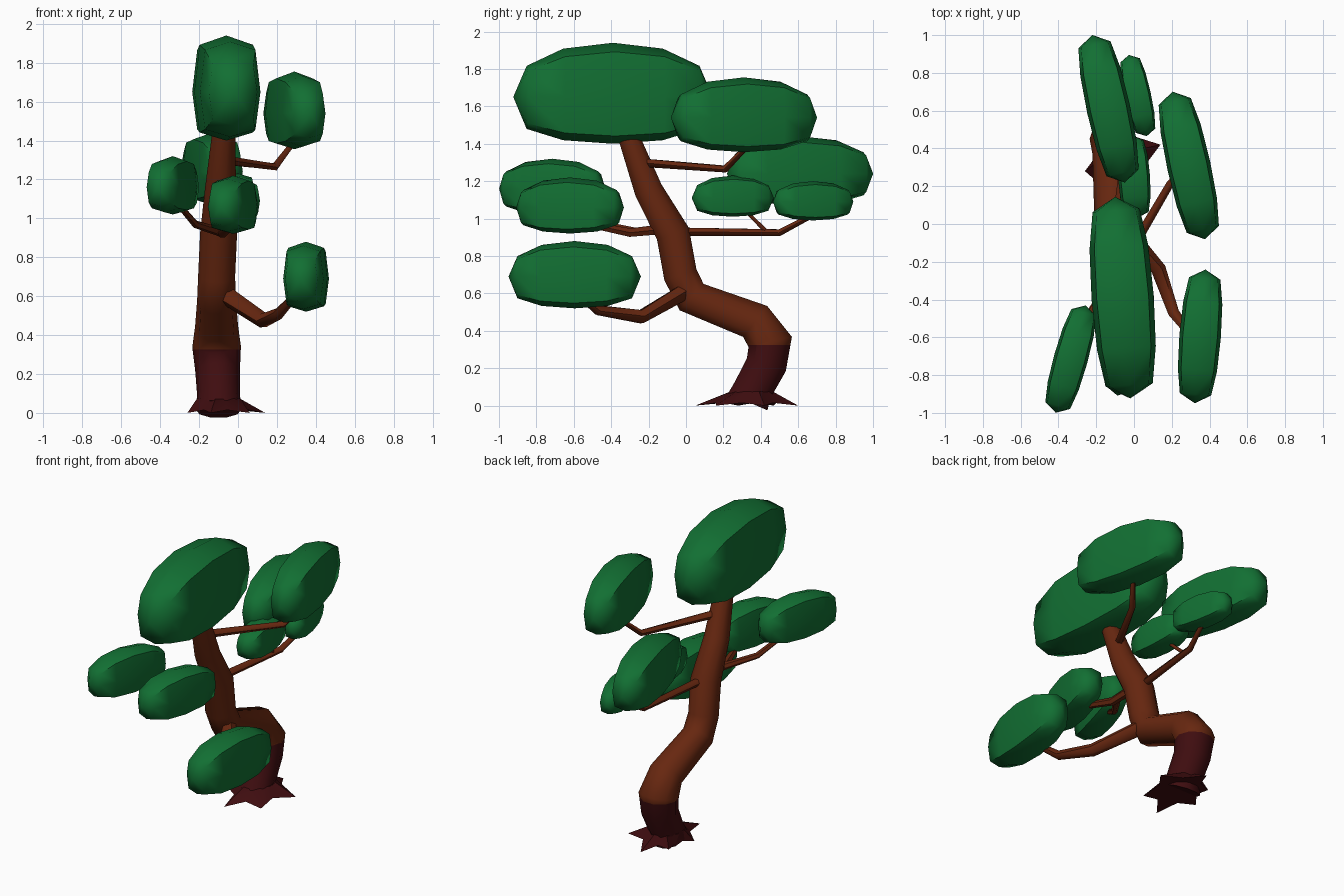
import bpy, bmesh, math
from mathutils import Vector, Matrix

if "Cube" in bpy.data.objects:
    bpy.data.objects.remove(bpy.data.objects["Cube"])


def material(name, rgb):
    m = bpy.data.materials.new(name)
    m.use_nodes = True
    m.diffuse_color = (*rgb, 1)
    m.node_tree.nodes["Principled BSDF"].inputs["Base Color"].default_value = (*rgb, 1)
    return m


LEAF = material("leaf green", (0.006, 0.16, 0.033))
BARK = material("brown bark", (0.135, 0.02, 0.005))
DARK = material("dark root bark", (0.05, 0.004, 0.005))


def finish(name, bm, mats, angle):
    bmesh.ops.recalc_face_normals(bm, faces=bm.faces)
    me = bpy.data.meshes.new(name)
    bm.to_mesh(me)
    bm.free()
    for m in mats:
        me.materials.append(m)
    ob = bpy.data.objects.new(name, me)
    bpy.context.collection.objects.link(ob)
    bpy.ops.object.select_all(action='DESELECT')
    ob.select_set(True)
    bpy.context.view_layer.objects.active = ob
    bpy.ops.object.shade_smooth_by_angle(angle=math.radians(angle))
    return ob


def bridge(bm, a, b):
    for i in range(len(a)):
        j = (i + 1) % len(a)
        bm.faces.new((a[i], a[j], b[j], b[i]))


def tube(path, radii, sides):
    """Loft round sections along a path."""
    bm = bmesh.new()
    pts = [Vector(p) for p in path]
    rings = []
    for k, p in enumerate(pts):
        before = (p - pts[k - 1]).normalized() if k else Vector()
        after = (pts[k + 1] - p).normalized() if k < len(pts) - 1 else Vector()
        t = (before + after).normalized()
        ref = Vector((1, 0, 0))
        u = (ref - t * ref.dot(t)).normalized()
        w = t.cross(u)
        ring = []
        for i in range(sides):
            a = math.tau * i / sides
            ring.append(bm.verts.new(p + (u * math.cos(a) + w * math.sin(a)) * radii[k]))
        rings.append(ring)
    for a, b in zip(rings, rings[1:]):
        bridge(bm, a, b)
    bm.faces.new(rings[0])
    bm.faces.new(rings[-1])
    return bm


# Trunk: a bent tube, darker near the ground
trunk_path = [(-.1, .33, .02), (-.1, .36, .09), (-.105, .43, .22), (-.11, .45, .34),
              (-.11, .37, .45), (-.11, .03, .58), (-.11, -.03, .7), (-.1, -.07, .92),
              (-.09, -.2, 1.15), (-.07, -.33, 1.5)]
bm = tube(trunk_path, [.12, .11, .115, .125, .11, .1, .095, .095, .08, .055], 10)
bmesh.ops.bisect_plane(bm, geom=bm.verts[:] + bm.edges[:] + bm.faces[:],
                       plane_co=(0, 0, .325), plane_no=(0, 0, 1))
for f in bm.faces:
    f.material_index = 1 if f.calc_center_median().z < .325 else 0
finish("trunk", bm, [BARK, DARK], 60)

# Roots: a flat star that rises into the trunk
bm = bmesh.new()
tips = [(-.26, .28), (-.14, .05), (.06, .16), (.14, .42), (-.08, .6), (-.2, .47)]
centre = Vector((-.1, .33, 0))
low, high = [], []
for i, tip in enumerate(tips):
    a = Vector((*tip, .01))
    b = Vector((*tips[(i + 1) % len(tips)], .01))
    for p, q in ((a, .42), (centre.lerp((a + b) / 2, .75), .6)):
        low.append(bm.verts.new((p.x, p.y, 0 if p is a else .015)))
        top = centre + (p - centre).normalized() * .115
        high.append(bm.verts.new((top.x, top.y + .02, .075)))
bridge(bm, low, high)
bm.faces.new(low)
bm.faces.new(high)
finish("roots", bm, [DARK], 40)

# Branches: thin tapering tubes
branches = {
    "lower_branch": ([(-.1, .03, .63), (.13, -.24, .475), (.21, -.47, .51), (.31, -.6, .62)], .05, .02),
    "upper_branch": ([(-.08, -.25, 1.3), (.19, .21, 1.265), (.3, .35, 1.41)], .026, .015),
    "back_branch": ([(-.1, -.07, .93), (-.03, .5, .925), (.02, .7, 1.03)], .026, .015),
    "back_twig": ([(-.04, .43, .93), (0, .3, 1.06)], .013, .01),
    "back_upper_twig": ([(.01, .67, 1.02), (-.1, .72, 1.15)], .013, .01),
    "front_branch": ([(-.1, -.06, .95), (-.08, -.3, .925), (-.03, -.52, .97)], .032, .02),
    "front_twig": ([(-.09, -.27, .93), (-.22, -.45, .97), (-.33, -.66, 1.1)], .024, .015),
}
for name, (path, r0, r1) in branches.items():
    n = len(path) - 1
    finish(name, tube(path, [r0 + (r1 - r0) * k / n for k in range(n + 1)], 6), [BARK], 60)


def foliage(name, loc, half_width, half_length, up, down, lean):
    """Long boxy pad: flatter below, peaked above, turned about z."""
    bm = bmesh.new()
    bmesh.ops.create_uvsphere(bm, u_segments=8, v_segments=6, radius=1)
    turn = Matrix.Rotation(-math.atan(lean), 3, 'Z')
    for v in bm.verts:
        along, r = v.co.z, math.hypot(v.co.x, v.co.y)
        if r < .01:
            p = Vector((0, along * half_length, 0))
        else:
            cx, cz = v.co.x / r, v.co.y / r
            if min(abs(cx), abs(cz)) > .1:
                cx, cz = cx * 1.18, cz * 1.18
            height = up * r ** .8 if cz > 0 else down * r ** .55
            p = Vector((cx * half_width * r ** .4, along * half_length, cz * height))
        v.co = turn @ p + Vector(loc)
    finish(name, bm, [LEAF], 60)


foliage("crown_foliage", (-.06, -.39, 1.65), .165, .535, .29, .25, -.075)
foliage("upper_foliage", (.29, .31, 1.54), .115, .4, .215, .185, -.22)
foliage("back_foliage", (-.135, .61, 1.24), .115, .4, .2, .17, -.22)
foliage("back_small_foliage", (.02, .68, 1.09), .07, .22, .11, .1, -.22)
foliage("back_inner_foliage", (.0, .25, 1.11), .085, .22, .12, .1, -.07)
foliage("front_right_foliage", (-.335, -.715, 1.16), .09, .295, .16, .14, .28)
foliage("front_middle_foliage", (-.025, -.62, 1.06), .1, .295, .16, .14, .22)
foliage("lower_foliage", (.35, -.595, .69), .11, .355, .19, .17, .08)
